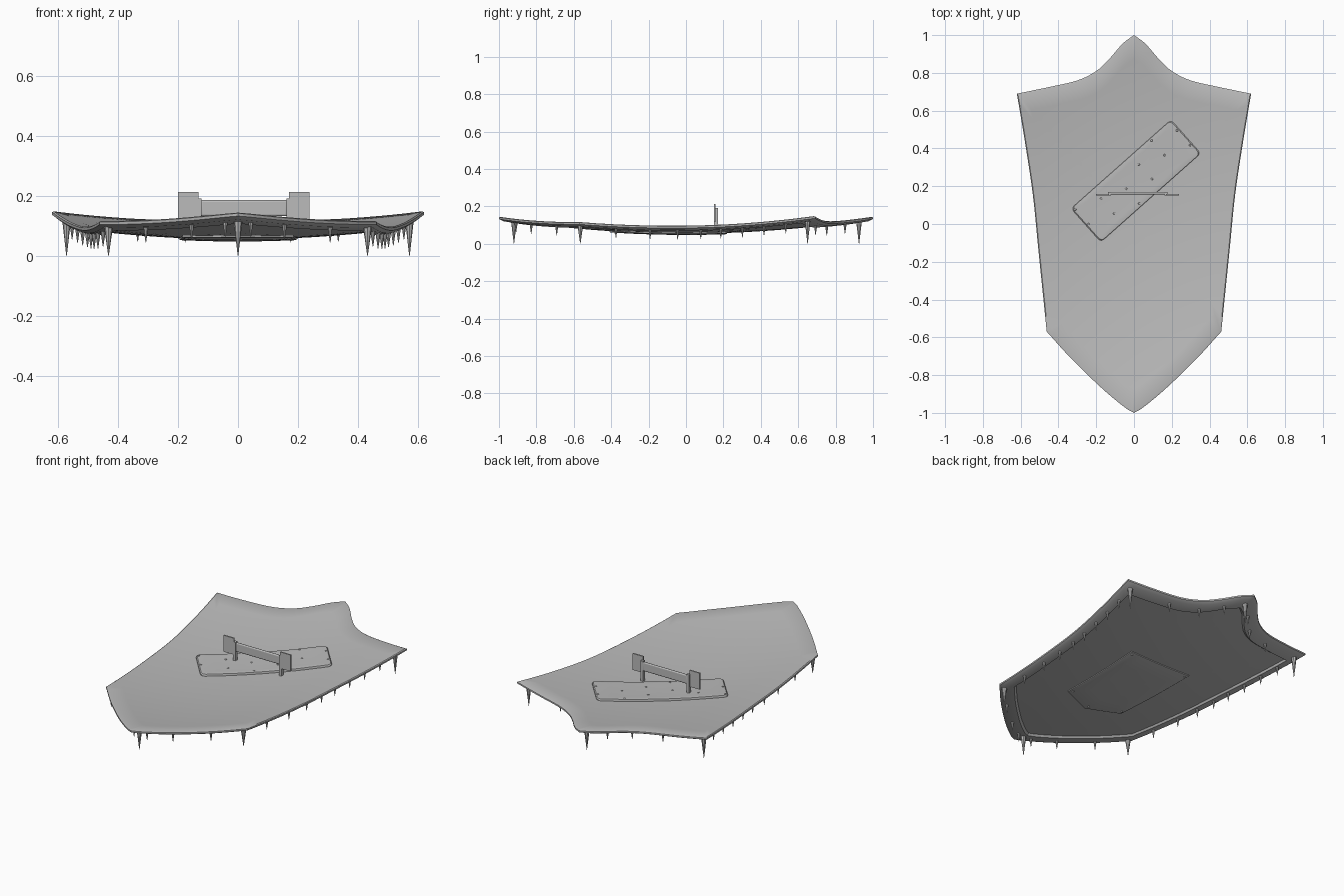
import bpy
import bmesh
import math
from mathutils import Vector, Matrix

if "Cube" in bpy.data.objects:
    bpy.data.objects.remove(bpy.data.objects["Cube"])

steel = bpy.data.materials.new("grey_steel")
steel.use_nodes = True
GREY = (0.5, 0.5, 0.5, 1)
steel.diffuse_color = GREY
steel.node_tree.nodes["Principled BSDF"].inputs["Base Color"].default_value = GREY


def bowl(x, y):
    """Height of the shield's inner face."""
    return 0.065 + 0.12 * x * x + 0.08 * y * y


def finish(name, bm, angle=35):
    bmesh.ops.recalc_face_normals(bm, faces=bm.faces)
    mesh = bpy.data.meshes.new(name)
    bm.to_mesh(mesh)
    bm.free()
    mesh.materials.append(steel)
    obj = bpy.data.objects.new(name, mesh)
    bpy.context.collection.objects.link(obj)
    bpy.ops.object.select_all(action="DESELECT")
    obj.select_set(True)
    bpy.context.view_layer.objects.active = obj
    bpy.ops.object.shade_smooth_by_angle(angle=math.radians(angle))
    return obj


def smooth_path(points, steps=5):
    """Catmull-Rom samples through the points, leaving out the last one."""
    p = [Vector(q) for q in points]
    p = [p[0] * 2 - p[1]] + p + [p[-1] * 2 - p[-2]]
    out = []
    for a, b, c, d in zip(p, p[1:], p[2:], p[3:]):
        for i in range(steps):
            t = i / steps
            out.append(0.5 * (2 * b + (c - a) * t + (2 * a - 5 * b + 4 * c - d) * t ** 2
                              + (3 * b - a - 3 * c + d) * t ** 3))
    return out


def shell(name, outline, centre, profile):
    """Closed plate following the bowl; profile holds (scale, height offset) rings."""
    bm = bmesh.new()
    c = Vector(centre)

    def put(p, off):
        return bm.verts.new((p.x, p.y, bowl(p.x, p.y) + off))

    rings = [[put(c + (p - c) * s, off) for p in outline] for s, off in profile]
    n = len(outline)
    for r, q in zip(rings, rings[1:]):
        for i in range(n):
            j = (i + 1) % n
            bm.faces.new((r[i], r[j], q[j], q[i]))
    for ring, off in ((rings[0], profile[0][1]), (rings[-1], profile[-1][1])):
        hub = put(c, off)
        for i in range(n):
            bm.faces.new((ring[i], ring[(i + 1) % n], hub))
    return finish(name, bm)


def subdivide(points, steps):
    loop = [Vector(p) for p in points]
    return [a.lerp(b, i / steps) for a, b in zip(loop, loop[1:] + loop[:1]) for i in range(steps)]


# Shield body with a raised rim on its outer face
edges = [
    [(0, 1), (0.06, 0.955), (0.13, 0.875), (0.2, 0.81), (0.3, 0.76), (0.45, 0.725), (0.62, 0.69)],
    [(0.62, 0.69), (0.575, 0.42), (0.535, 0.15), (0.505, -0.15), (0.462, -0.57)],
    [(0.462, -0.57), (0.33, -0.715), (0.17, -0.87), (0.05, -0.97), (0, -1)],
]
half = [p for e in edges for p in smooth_path(e)] + [Vector((0, -1))]
outline = half + [Vector((-p.x, p.y)) for p in reversed(half[1:-1])]
spans = [i / 8 for i in range(1, 8)]
inner = [(s, 0) for s in spans]
outer = [(s, -0.011) for s in reversed(spans[:-1])]
rim = [(0.99, 0), (1, -0.004), (1, -0.013), (0.975, -0.021), (0.89, -0.022), (0.875, -0.011)]
shell("shield_body", outline, (0, 0), inner + rim + outer)

# Slanted backing plate on the inner face
MID = Vector((0.01, 0.228))
turn = Matrix.Rotation(math.radians(41.6), 2)
L, W, R = 0.354, 0.119, 0.022
corners = []
for k, (sx, sy) in enumerate(((1, 1), (-1, 1), (-1, -1), (1, -1))):
    for i in range(4):
        a = math.radians(90 * k + 30 * i)
        corners.append(Vector((sx * (L - R) + R * math.cos(a), sy * (W - R) + R * math.sin(a))))
rounded = [p for p in subdivide([turn @ p + MID for p in corners], 4)]
shell("backing_plate", rounded, MID,
      [(s, 0.012) for s in (0.25, 0.5, 0.75, 0.95)] + [(0.985, 0.011), (1, 0.006), (1, -0.004)]
      + [(s, -0.004) for s in (0.75, 0.5, 0.25)])

# Emblem plate on the outer face
emblem = [(0.2, 0.22), (0.185, -0.33), (0, -0.41), (-0.185, -0.33), (-0.2, 0.22)]
shell("emblem_plate", subdivide(emblem, 6), (0, -0.08),
      [(s, -0.009) for s in (0.3, 0.6, 1)] + [(1, -0.016), (0.97, -0.018)]
      + [(s, -0.018) for s in (0.6, 0.3)])

# Rivets
bm = bmesh.new()


def rivet(p, off):
    bmesh.ops.create_uvsphere(
        bm, u_segments=8, v_segments=6, radius=0.006,
        matrix=Matrix.Translation((p.x, p.y, bowl(p.x, p.y) + off)) @ Matrix.Diagonal((1, 1, 0.6, 1)))


rows = ((0.34, 0.055), (0.204, 0.105), (0.07, 0.055), (-0.066, 0.003), (-0.2, 0.052), (-0.34, 0.1))
for u, v in rows:
    for w in (v, v - 0.104):
        rivet(turn @ Vector((u, w)) + MID, 0.012)
for p in emblem:
    rivet(Vector(p) * 0.92, -0.018)
finish("rivets", bm)


# Hand grip with two end plates
def box(bm, x, y, z):
    size = [b - a for a, b in (x, y, z)]
    mid = [(a + b) / 2 for a, b in (x, y, z)]
    bmesh.ops.create_cube(bm, size=1, matrix=Matrix.Translation(mid) @ Matrix.Diagonal((*size, 1)))


bm = bmesh.new()
box(bm, (-0.125, 0.165), (0.156, 0.17), (0.132, 0.185))
grip = finish("hand_grip", bm)
bev = grip.modifiers.new("round_edges", "BEVEL")
bev.width = 0.006
bev.segments = 3

bm = bmesh.new()
for x0, x1, bracket in ((-0.2, -0.132, -0.13), (0.17, 0.238, 0.17)):
    box(bm, (x0, x1), (0.15, 0.158), (0.115, 0.212))
    box(bm, (bracket - 0.008, bracket + 0.008), (0.15, 0.17), (0.07, 0.19))
finish("grip_mounts", bm)

# Spikes along the rim
large = [(0, 0.925), (0.572, 0.65), (0.432, -0.565), (0, -0.92)]


def spike(bm, x, y, radius, tip):
    base = bowl(x, y) - 0.016
    bmesh.ops.create_cone(bm, cap_ends=True, segments=8, radius1=0.001, radius2=radius,
                          depth=base - tip, matrix=Matrix.Translation((x, y, (base + tip) / 2)))


bm_large, bm_small = bmesh.new(), bmesh.new()
for side in (1, -1):
    for x, y in large:
        if x or side == 1:
            spike(bm_large, side * x, y, 0.015, 0)
    for edge, a, b, count in zip(edges, large, large[1:], (3, 8, 3)):
        path = smooth_path(edge, 20) + [Vector(edge[-1])]
        for k in range(1, count + 1):
            t = k / (count + 1)
            # Shift the rim curve so that its ends meet the large spikes
            p = path[round(t * (len(path) - 1))]
            p = p + (Vector(a) - path[0]).lerp(Vector(b) - path[-1], t)
            spike(bm_small, side * p.x, p.y, 0.009, bowl(p.x, p.y) - 0.07)
finish("large_spikes", bm_large)
finish("small_spikes", bm_small)
